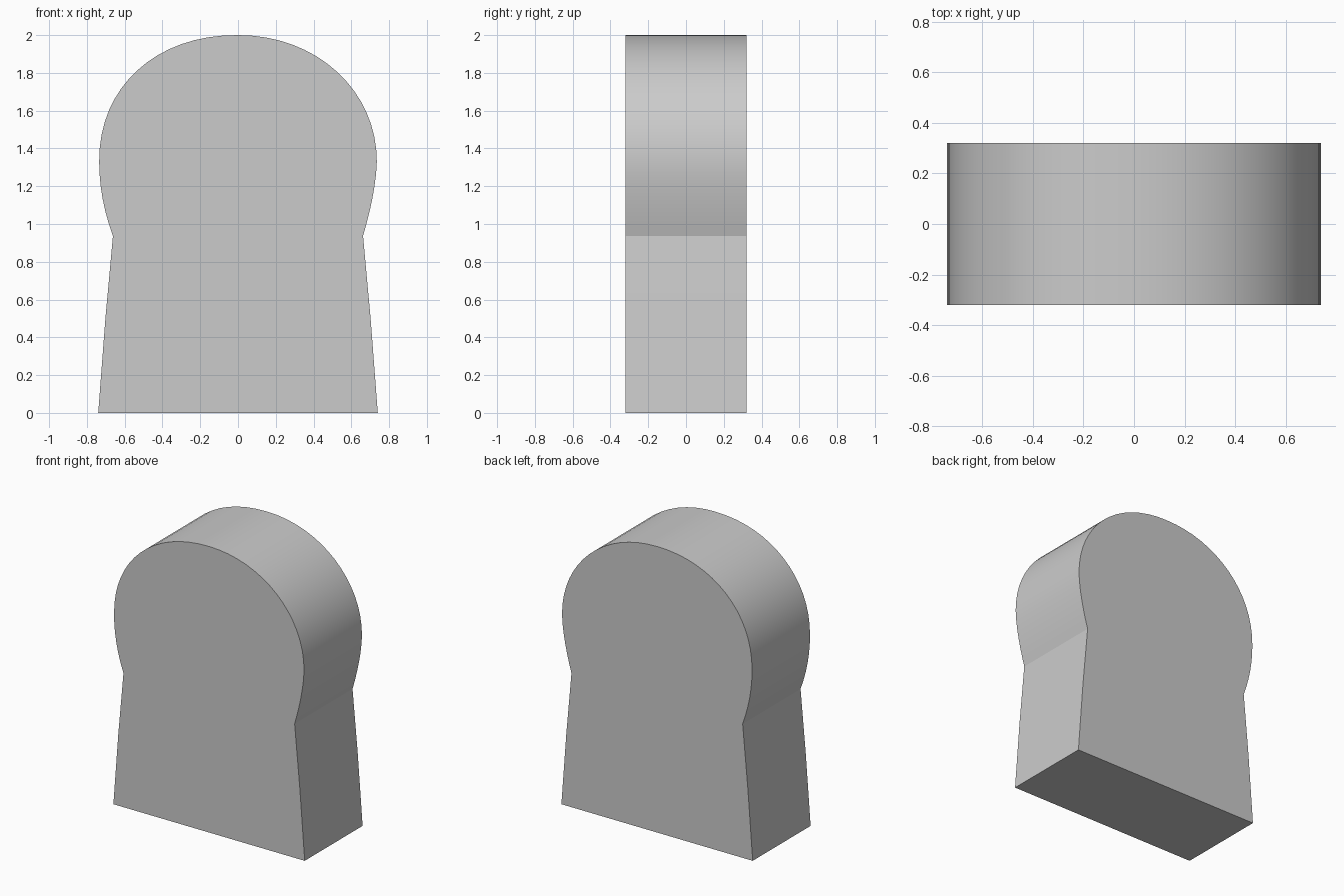
import bpy, bmesh, math

if "Cube" in bpy.data.objects:
    bpy.data.objects.remove(bpy.data.objects["Cube"])

HALF_DEPTH = 0.32
FOOT, NECK, BULGE = 0.74, 0.662, 0.735   # half widths
NECK_Z, BULGE_Z, TOP_Z = 0.937, 1.33, 2.0


def side_outline(sign, roundness, flare):
    """One half of the front outline, from the foot up to just before the top."""
    pts = [(FOOT, 0), (0.702, 0.5), (NECK, NECK_Z)]
    # flare from the neck out to the widest point
    for i in range(1, 7):
        t = 1 - i / 6
        pts.append((BULGE - (BULGE - NECK) * t ** flare,
                    BULGE_Z - (BULGE_Z - NECK_Z) * t))
    # rounded top
    e = 2 / roundness
    for i in range(1, 16):
        a = math.pi / 2 * i / 16
        pts.append((BULGE * math.cos(a) ** e,
                    BULGE_Z + (TOP_Z - BULGE_Z) * math.sin(a) ** e))
    return [(sign * x, z) for x, z in pts]


outline = (side_outline(1, 2.04, 1.6) + [(0, TOP_Z)]
           + side_outline(-1, 2.14, 2.0)[::-1])

# Solid slab extruded from front to back
bm = bmesh.new()
front = bm.faces.new([bm.verts.new((x, -HALF_DEPTH, z)) for x, z in outline])
new = bmesh.ops.extrude_face_region(bm, geom=[front], use_keep_orig=True)["geom"]
bmesh.ops.translate(bm, vec=(0, 2 * HALF_DEPTH, 0),
                    verts=[g for g in new if isinstance(g, bmesh.types.BMVert)])
bmesh.ops.recalc_face_normals(bm, faces=bm.faces)
mesh = bpy.data.meshes.new("rounded_slab")
bm.to_mesh(mesh)
bm.free()

slab = bpy.data.objects.new("rounded_slab", mesh)
bpy.context.collection.objects.link(slab)
bpy.context.view_layer.objects.active = slab
slab.select_set(True)
bpy.ops.object.shade_smooth_by_angle(angle=math.radians(20))
